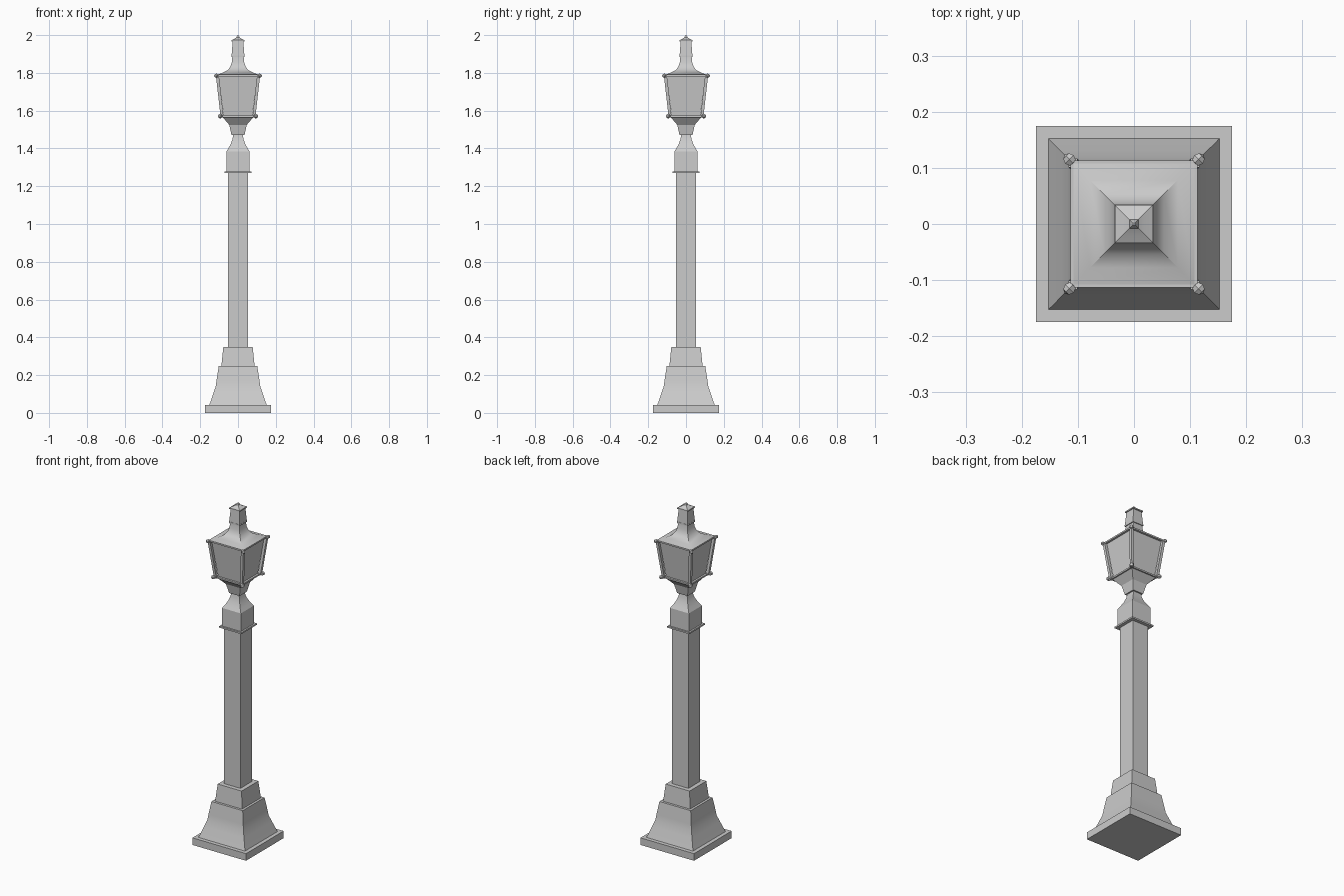
import bpy, bmesh
from mathutils import Vector

if "Cube" in bpy.data.objects:
    bpy.data.objects.remove(bpy.data.objects["Cube"])


def finish(name, bm):
    bmesh.ops.recalc_face_normals(bm, faces=bm.faces[:])
    mesh = bpy.data.meshes.new(name)
    bm.to_mesh(mesh)
    bm.free()
    ob = bpy.data.objects.new(name, mesh)
    bpy.context.collection.objects.link(ob)
    bpy.ops.object.select_all(action='DESELECT')
    ob.select_set(True)
    bpy.context.view_layer.objects.active = ob
    bpy.ops.object.shade_smooth_by_angle(angle=0.5)
    return ob


def loft(name, profile):
    """Square sections given as (half width, z) or (half width, z, centre x, centre y)."""
    bm = bmesh.new()
    rings = []
    for h, z, *c in profile:
        cx, cy = c or (0, 0)
        rings.append([bm.verts.new((cx + sx * h, cy + sy * h, z))
                      for sx, sy in ((-1, -1), (1, -1), (1, 1), (-1, 1))])
    for a, b in zip(rings, rings[1:]):
        for i in range(4):
            j = (i + 1) % 4
            bm.faces.new((a[i], a[j], b[j], b[i]))
    bm.faces.new(rings[0][::-1])
    bm.faces.new(rings[-1])
    return finish(name, bm)


def knob(name, x, y, z, r):
    """Faceted knob whose axis points out along the lantern diagonal."""
    bm = bmesh.new()
    d = Vector((x, y, 0)).normalized()
    bmesh.ops.create_uvsphere(bm, u_segments=6, v_segments=4, radius=r)
    bmesh.ops.rotate(bm, verts=bm.verts[:], matrix=d.to_track_quat('Z', 'Y').to_matrix())
    bmesh.ops.translate(bm, verts=bm.verts[:], vec=(x, y, z))
    return finish(name, bm)


# Stepped base and shaft
loft("plinth", [(.175, 0), (.175, .042)])
loft("flared_base", [(.152, .042), (.142, .07), (.130, .105), (.118, .14),
                     (.113, .175), (.102, .248)])
loft("upper_base", [(.088, .248), (.078, .348)])
loft("shaft", [(.053, .348), (.053, 1.27)])

# Collar and tapering neck
loft("collar", [(.072, 1.27), (.072, 1.279)])
loft("neck", [(.062, 1.279), (.061, 1.385), (.049, 1.404), (.037, 1.427),
              (.029, 1.45), (.025, 1.475)])

# Lantern cradle
loft("cradle_cup", [(.034, 1.47), (.047, 1.527)])
loft("cradle_tray", [(.044, 1.522), (.083, 1.568)])
loft("bottom_rail", [(.088, 1.565), (.088, 1.574)])

# Glass body
loft("lantern_glass", [(.076, 1.572), (.101, 1.783)])

# Corner bars and knobs
for sx in (-1, 1):
    for sy in (-1, 1):
        lo, hi = .084, .109
        loft("corner_bar", [(.008, 1.565, sx * lo, sy * lo), (.008, 1.787, sx * hi, sy * hi)])
        knob("lower_knob", sx * .094, sy * .094, 1.571, .013)
        knob("upper_knob", sx * .115, sy * .115, 1.785, .012)

# Roof
loft("top_rail", [(.113, 1.782), (.113, 1.791)])
loft("roof", [(.108, 1.791), (.078, 1.802), (.053, 1.816), (.040, 1.834),
              (.033, 1.855), (.030, 1.885)])

# Finial
loft("finial_rim", [(.035, 1.883), (.035, 1.891)])
loft("finial_box", [(.034, 1.891), (.028, 1.968)])
loft("finial_cap", [(.034, 1.966), (.034, 1.973), (.020, 1.98), (.008, 1.988),
                    (.007, 1.993), (.002, 2.0)])
